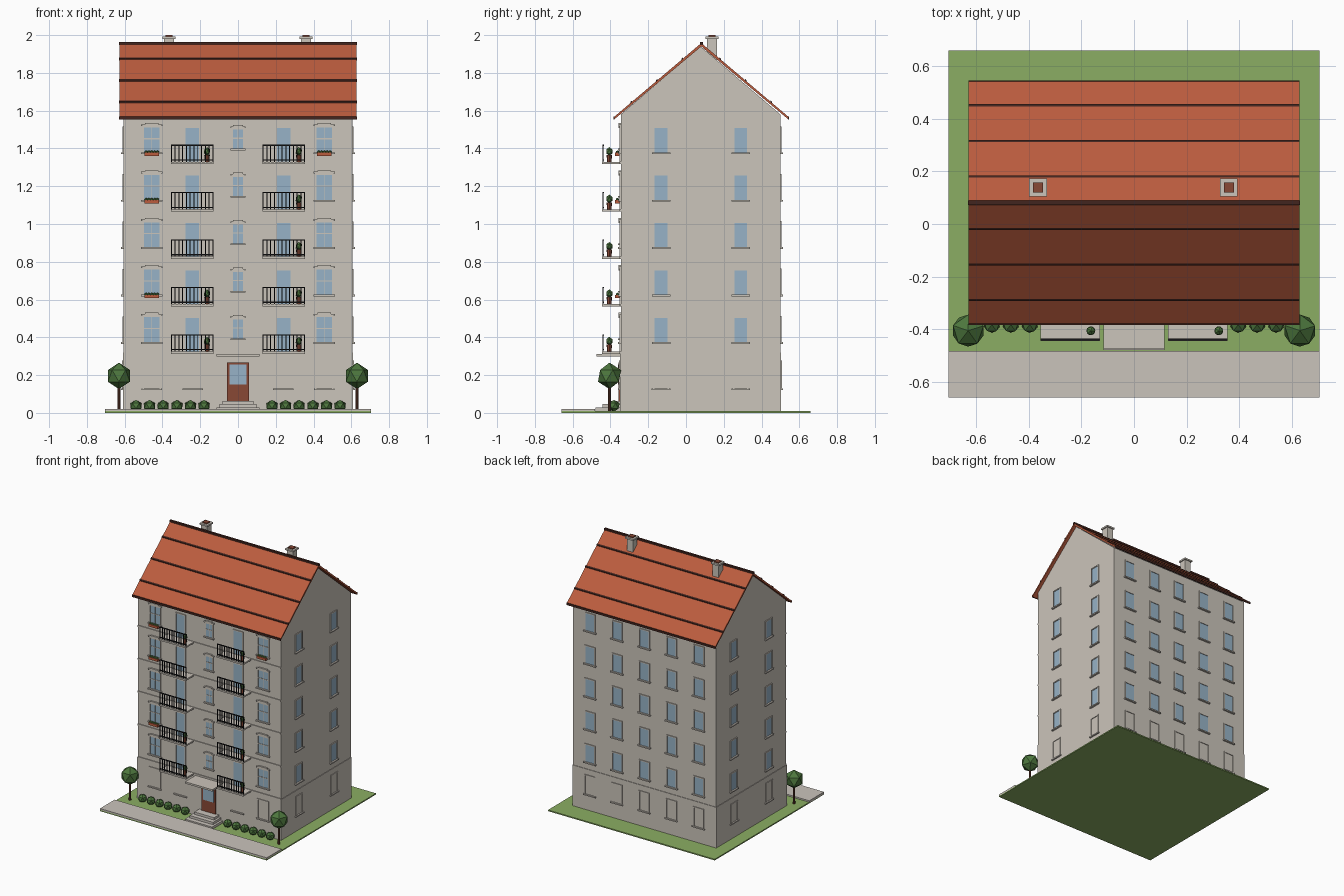
import bpy, bmesh, math
from mathutils import Matrix, Vector

if "Cube" in bpy.data.objects:
    bpy.data.objects.remove(bpy.data.objects["Cube"])

COLOURS = {
    "plaster": (0.60, 0.555, 0.495), "roof_tile": (0.50, 0.107, 0.048),
    "dark_tile": (0.055, 0.018, 0.013), "window_glass": (0.31, 0.45, 0.57),
    "black_iron": (0.008, 0.008, 0.009), "leaf_green": (0.075, 0.185, 0.048),
    "bark": (0.13, 0.045, 0.026), "red_wood": (0.25, 0.065, 0.035),
    "grass": (0.26, 0.42, 0.125), "paving": (0.59, 0.55, 0.50),
}
MATS = {}
for n, c in COLOURS.items():
    MATS[n] = bpy.data.materials.new(n)
    MATS[n].diffuse_color = (*c, 1)

PARTS = {}  # part name -> (bmesh, material name)


def part(name, mat):
    if name not in PARTS:
        PARTS[name] = (bmesh.new(), mat)
    return PARTS[name][0]


def box(name, mat, x0, x1, y0, y1, z0, z1):
    m = Matrix.Translation(((x0 + x1) / 2, (y0 + y1) / 2, (z0 + z1) / 2)) \
        @ Matrix.Diagonal((x1 - x0, y1 - y0, z1 - z0, 1))
    bmesh.ops.create_cube(part(name, mat), size=1, matrix=m)


def prism(name, mat, pts, x0, x1):
    """Extrude a (y, z) profile along x."""
    bm = part(name, mat)
    face = bm.faces.new([bm.verts.new((x0, y, z)) for y, z in pts])
    ext = bmesh.ops.extrude_face_region(bm, geom=[face])["geom"]
    bmesh.ops.translate(bm, vec=(x1 - x0, 0, 0),
                        verts=[v for v in ext if isinstance(v, bmesh.types.BMVert)])
    bmesh.ops.recalc_face_normals(bm, faces=bm.faces)


def ball(name, mat, x, y, z, r, rz, turn=0.0):
    m = Matrix.Translation((x, y, z)) @ Matrix.Rotation(turn, 4, 'Z') @ Matrix.Diagonal((r, r, rz, 1))
    bmesh.ops.create_icosphere(part(name, mat), subdivisions=1, radius=1, matrix=m)


def cone(name, mat, x, y, z0, z1, r0, r1, n=8):
    bmesh.ops.create_cone(part(name, mat), cap_ends=True, segments=n, radius1=r0, radius2=r1,
                          depth=z1 - z0, matrix=Matrix.Translation((x, y, (z0 + z1) / 2)))


# Walls: name -> (point on wall, direction along the wall, outward direction)
X, YF, YB = 0.605, -0.345, 0.50
WALLS = {
    "front": (Vector((0, YF)), Vector((1, 0)), Vector((0, -1))),
    "back": (Vector((0, YB)), Vector((1, 0)), Vector((0, 1))),
    "right": (Vector((X, 0)), Vector((0, 1)), Vector((1, 0))),
    "left": (Vector((-X, 0)), Vector((0, 1)), Vector((-1, 0))),
}


def on_wall(wall, name, mat, u0, u1, z0, z1, d0, d1):
    """Box on a wall: u along it, d outward from it."""
    o, u, n = WALLS[wall]
    a, b = o + u * u0 + n * d0, o + u * u1 + n * d1
    box(name, mat, min(a.x, b.x), max(a.x, b.x), min(a.y, b.y), max(a.y, b.y), z0, z1)


def frame(wall, u, hw, z0, z1, d=0.006, t=0.008):
    name = wall + "_window_frames"
    for s in (-1, 1):
        e = sorted((u + s * hw, u + s * (hw + t)))
        on_wall(wall, name, "plaster", *e, z0, z1 + t, -0.01, d)
    on_wall(wall, name, "plaster", u - hw, u + hw, z1, z1 + t, -0.01, d)


def sill(wall, u, hw, z):
    on_wall(wall, wall + "_sills", "plaster", u - hw, u + hw, z - 0.009, z, -0.01, 0.014)


def window(wall, u, hw, z0, z1, bars=False):
    on_wall(wall, wall + "_glass", "window_glass", u - hw, u + hw, z0, z1, -0.01, 0.002)
    frame(wall, u, hw, z0, z1)
    sill(wall, u, hw + 0.015, z0)
    if bars:
        zm = z0 + (z1 - z0) * 0.55
        on_wall(wall, "glazing_bars", "plaster", u - hw, u + hw, zm - 0.003, zm + 0.003, 0, 0.005)
        on_wall(wall, "glazing_bars", "plaster", u - 0.002, u + 0.002, z0, z1, 0, 0.005)
        # stepped lintel above
        w = hw + 0.015
        on_wall(wall, "lintels", "plaster", u - w, u + w, z1 + 0.008, z1 + 0.017, -0.01, 0.012)
        on_wall(wall, "lintels", "plaster", u - w * 0.65, u + w * 0.65, z1 + 0.017, z1 + 0.024, -0.01, 0.012)


# Ground
box("lawn", "grass", -0.705, 0.705, -0.66, 0.66, 0, 0.009)
box("pavement", "paving", -0.705, 0.705, -0.66, -0.482, 0.004, 0.02)

# House body with gables, and plinth
YC = (YF + YB) / 2
prism("house_walls", "plaster", [(YF, 0.005), (YB, 0.005), (YB, 1.58), (YC, 1.94), (YF, 1.58)], -X, X)
box("plinth", "plaster", -X - 0.004, X + 0.004, YF - 0.004, YB + 0.004, 0.005, 0.32)

# Roof, tile course lines and ridge cap
EAVE, RIDGE, HALF = 1.567, 1.958, 0.462
SLOPE = (RIDGE - EAVE) / HALF
YR = 0.081
prism("roof", "roof_tile", [(YR - HALF, EAVE), (YR, RIDGE), (YR + HALF, EAVE),
                            (YR + HALF, EAVE - 0.014), (YR, RIDGE - 0.018), (YR - HALF, EAVE - 0.014)], -0.628, 0.628)
for s in (-1, 1):
    for d in (0.1, 0.235, 0.37):
        pts = [(YR + s * (d + e), RIDGE - SLOPE * (d + e) + h)
               for e, h in ((-0.004, -0.004), (0.004, -0.004), (0.004, 0.006), (-0.004, 0.006))]
        prism("tile_course_lines", "dark_tile", pts, -0.629, 0.629)
    e = YR + s * HALF
    box("eave_edges", "dark_tile", -0.629, 0.629, e - 0.003, e + 0.003, EAVE - 0.014, EAVE + 0.002)
box("ridge_cap", "dark_tile", -0.631, 0.631, YR - 0.008, YR + 0.008, RIDGE - 0.01, RIDGE + 0.006)

# Chimneys
for cx in (-0.365, 0.36):
    cy = 0.138
    box("chimney_stacks", "plaster", cx - 0.026, cx + 0.026, cy - 0.026, cy + 0.026, 1.85, 1.982)
    box("chimney_caps", "plaster", cx - 0.034, cx + 0.034, cy - 0.034, cy + 0.034, 1.98, 1.992)
    box("chimney_pots", "red_wood", cx - 0.019, cx + 0.019, cy - 0.019, cy + 0.019, 1.99, 2.0)

# Upper floors
FLOORS = [0.32 + 0.251 * k for k in range(5)]
BOXES = {-1: (1, 3, 4), 1: (4,)}          # floors with flower boxes
POTS = {-1: (0, 1, 4), 1: (0, 1, 2, 3, 4)}  # floors with balcony plants
for k, z in enumerate(FLOORS):
    on_wall("front", "string_courses", "plaster", -X, X, z - 0.006, z + 0.006, -0.01, 0.006)
    window("front", 0, 0.026, z + 0.075, z + 0.175, True)
    for u in (-0.46, -0.23, 0, 0.23, 0.46):
        window("back", u, 0.037, z + 0.055, z + 0.185)
    for wall in ("left", "right"):
        for u in (-0.132, 0.29):
            window(wall, u, 0.034, z + 0.055, z + 0.183)
    for s in (-1, 1):
        window("front", s * 0.457, 0.041, z + 0.055, z + 0.187, True)
        # balcony door, slab and railing
        c = s * 0.243
        on_wall("front", "balcony_doors", "window_glass", c - 0.036, c + 0.036, z, z + 0.183, -0.01, 0.002)
        frame("front", c, 0.036, z, z + 0.183)
        on_wall("front", "balcony_slabs", "plaster", c - 0.113, c + 0.113, z - 0.007, z + 0.005, -0.01, 0.1)
        for zr in (z + 0.012, z + 0.09):
            on_wall("front", "railings", "black_iron", c - 0.112, c + 0.112, zr, zr + 0.006, 0.09, 0.097)
        for i in range(12):
            u = c - 0.11 + 0.02 * i
            on_wall("front", "railings", "black_iron", u - 0.0025, u + 0.0025, z + 0.004, z + 0.092, 0.091, 0.096)
        if k in POTS[s]:
            px, py = c + 0.079, -0.406
            cone("plant_pots", "red_wood", px, py, z + 0.005, z + 0.042, 0.011, 0.015)
            ball("balcony_plants", "leaf_green", px, py, z + 0.06, 0.019, 0.023)
        if k in BOXES[s]:
            u = s * 0.457
            on_wall("front", "flower_boxes", "roof_tile", u - 0.039, u + 0.039, z + 0.036, z + 0.054, 0.006, 0.03)
            for i in range(5):
                ball("flower_box_plants", "leaf_green", u - 0.03 + 0.015 * i, YF - 0.018, z + 0.057, 0.009, 0.009)

# Blind ground floor openings
for u in (-0.46, -0.23, 0, 0.23, 0.46):
    frame("back", u, 0.037, 0.13, 0.27, 0.009)
    sill("back", u, 0.052, 0.13)
for wall in ("left", "right"):
    for u in (-0.132, 0.29):
        frame(wall, u, 0.034, 0.13, 0.27, 0.009)
        sill(wall, u, 0.05, 0.13)
for s in (-1, 1):
    frame("front", s * 0.457, 0.041, 0.13, 0.27, 0.009)
    for u in (0.457, 0.24):
        sill("front", s * u, 0.055, 0.13)

# Entrance: door, glass pane, canopy and steps
on_wall("front", "entrance_door", "red_wood", -0.058, 0.058, 0.063, 0.266, -0.01, 0.012)
on_wall("front", "entrance_pane", "window_glass", -0.046, 0.046, 0.15, 0.257, 0.01, 0.015)
on_wall("front", "canopy", "plaster", -0.115, 0.115, 0.298, 0.312, -0.01, 0.13)
for i in range(3):
    on_wall("front", "entrance_steps", "paving", -0.115 + 0.016 * i, 0.115 - 0.016 * i,
            0.005, 0.028 + 0.018 * i, -0.01, 0.133 - 0.035 * i)

# Trees and hedge bushes
for s in (-1, 1):
    cone("tree_trunks", "bark", s * 0.63, -0.405, 0.005, 0.16, 0.009, 0.007)
    ball("tree_crowns", "leaf_green", s * 0.63, -0.405, 0.196, 0.068, 0.07, 0.3)
    for i in range(6):
        ball("hedge_bushes", "leaf_green", s * (0.18 + 0.072 * i), -0.382, 0.037, 0.034, 0.032, 0.3)

# Turn every part into an object
for name, (bm, mat) in PARTS.items():
    me = bpy.data.meshes.new(name)
    bm.to_mesh(me)
    bm.free()
    me.materials.append(MATS[mat])
    bpy.context.collection.objects.link(bpy.data.objects.new(name, me))

for m in bpy.data.materials:
    if m.users and not m.is_grease_pencil:
        m.use_nodes = True
        m.node_tree.nodes["Principled BSDF"].inputs["Base Color"].default_value = m.diffuse_color
